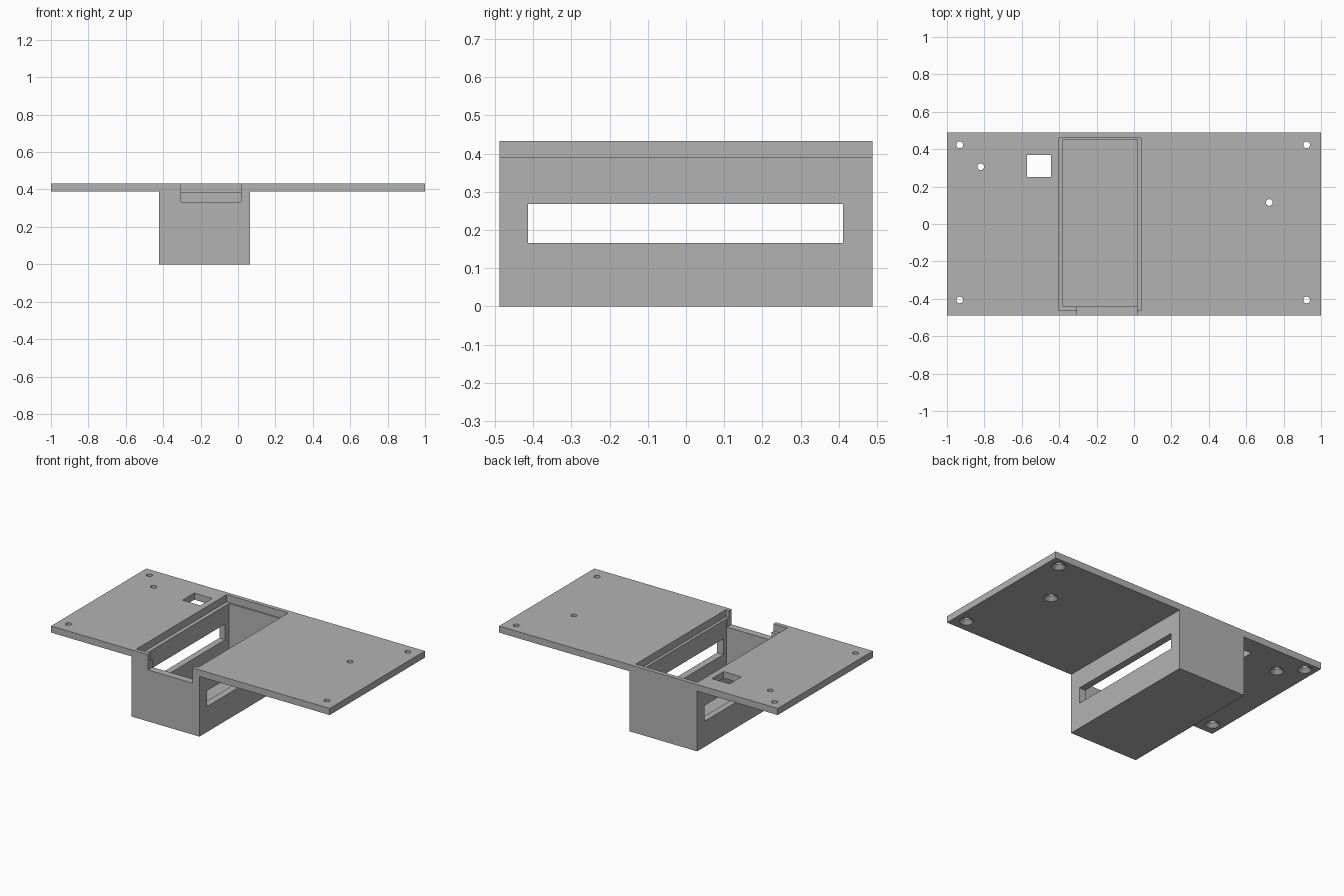
import bpy
import bmesh

cube = bpy.data.objects.get("Cube")
if cube:
    bpy.data.objects.remove(cube, do_unlink=True)

# Main dimensions
HALF_Y = 0.488
PLATE_BOTTOM, TOP = 0.39, 0.433
BOX_LEFT, BOX_RIGHT = -0.422, 0.065
ABOVE = TOP + 0.1

# Single matte grey
grey = bpy.data.materials.new("matte_grey")
grey.use_nodes = True
colour = (0.45, 0.45, 0.45, 1)
grey.diffuse_color = colour
grey.node_tree.nodes["Principled BSDF"].inputs["Base Color"].default_value = colour


def make_object(name, bm):
    bmesh.ops.recalc_face_normals(bm, faces=bm.faces)
    mesh = bpy.data.meshes.new(name)
    bm.to_mesh(mesh)
    bm.free()
    mesh.materials.append(grey)
    obj = bpy.data.objects.new(name, mesh)
    bpy.context.collection.objects.link(obj)
    return obj


def box_cutter(name, x, y, z):
    bm = bmesh.new()
    bmesh.ops.create_cube(bm, size=1)
    for v in bm.verts:
        v.co = [lo if c < 0 else hi for c, (lo, hi) in zip(v.co, (x, y, z))]
    return make_object(name, bm)


def screw_cutter(name, x, y):
    # Straight shank with a countersink opening on the underside
    shank, head, depth, segments = 0.018, 0.042, 0.022, 32
    rings = [(head, PLATE_BOTTOM - 0.02), (head, PLATE_BOTTOM),
             (shank, PLATE_BOTTOM + depth), (shank, ABOVE)]
    bm = bmesh.new()
    loops = []
    for radius, z in rings:
        ring = bmesh.ops.create_circle(bm, segments=segments, radius=radius)["verts"]
        bmesh.ops.translate(bm, verts=ring, vec=(x, y, z))
        loops.append(ring)
    for low, high in zip(loops, loops[1:]):
        for i in range(segments):
            j = (i + 1) % segments
            bm.faces.new((low[i], low[j], high[j], high[i]))
    bm.faces.new(loops[0])
    bm.faces.new(loops[-1])
    return make_object(name, bm)


# Body: T-shaped front profile extruded along y
profile = [(-1, TOP), (-1, PLATE_BOTTOM), (BOX_LEFT, PLATE_BOTTOM), (BOX_LEFT, 0),
           (BOX_RIGHT, 0), (BOX_RIGHT, PLATE_BOTTOM), (1, PLATE_BOTTOM), (1, TOP)]
bm = bmesh.new()
face = bm.faces.new([bm.verts.new((x, -HALF_Y, z)) for x, z in profile])
extruded = bmesh.ops.extrude_face_region(bm, geom=[face])["geom"]
bmesh.ops.translate(bm, vec=(0, 2 * HALF_Y, 0),
                    verts=[g for g in extruded if isinstance(g, bmesh.types.BMVert)])
body = make_object("mounting_plate_with_tray", bm)

# Openings: tray, lid recess, front notch, side slots, square window
cutters = [
    box_cutter("tray_cutter", (-0.38, 0.02), (-0.442, 0.452), (0.045, ABOVE)),
    box_cutter("lid_recess_cutter", (-0.405, 0.038), (-0.463, 0.461), (0.386, ABOVE)),
    box_cutter("front_notch_cutter", (-0.304, 0.015), (-0.6, -0.4), (0.334, ABOVE)),
    box_cutter("side_slot_cutter", (-0.6, 0.3), (-0.413, 0.411), (0.166, 0.268)),
    box_cutter("window_cutter", (-0.573, -0.445), (0.25, 0.37), (0.3, ABOVE)),
]

# Screw holes: four corners and two inner ones
holes = [(x, y) for x in (-0.932, 0.923) for y in (-0.406, 0.423)]
holes += [(-0.82, 0.306), (0.723, 0.115)]
cutters += [screw_cutter("screw_hole_cutter", x, y) for x, y in holes]

for cutter in cutters:
    cutter.hide_render = True
    cut = body.modifiers.new(cutter.name, "BOOLEAN")
    cut.operation = "DIFFERENCE"
    cut.solver = "EXACT"
    cut.object = cutter

# Bake the cuts and drop the cutters
bpy.context.view_layer.update()
evaluated = body.evaluated_get(bpy.context.evaluated_depsgraph_get())
final_mesh = bpy.data.meshes.new_from_object(evaluated)
body.modifiers.clear()
body.data = final_mesh
for cutter in cutters:
    bpy.data.objects.remove(cutter, do_unlink=True)

# Smooth hole walls, sharp edges elsewhere
bpy.context.view_layer.objects.active = body
body.select_set(True)
bpy.ops.object.shade_smooth_by_angle()
